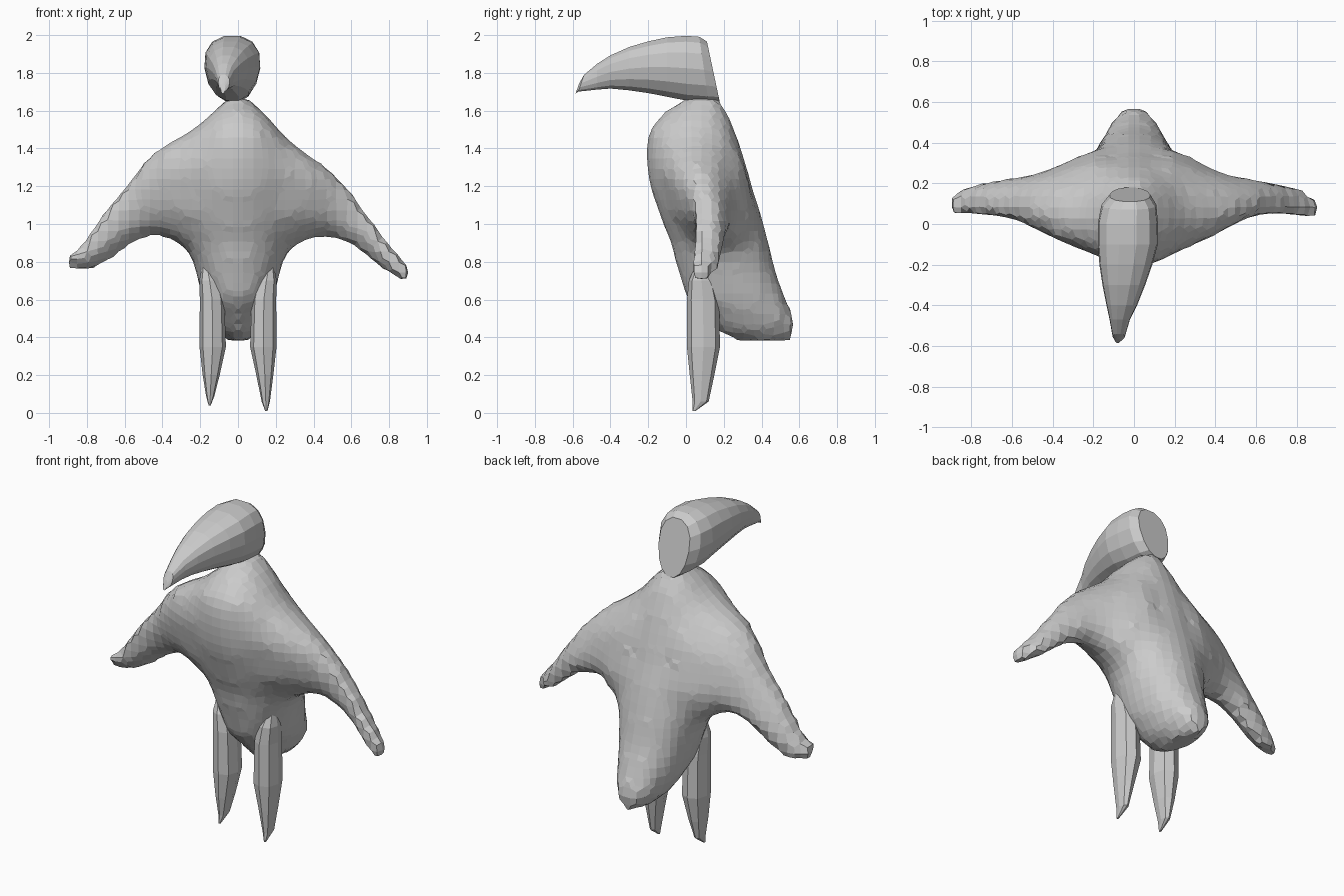
import bpy, bmesh, math
from mathutils import Vector

grey = bpy.data.materials.new("plain_grey")
grey.diffuse_color = (0.6, 0.6, 0.6, 1)


def loft(name, rings):
    """Skin a list of equal-length point rings and cap both ends."""
    bm = bmesh.new()
    rows = [[bm.verts.new(p) for p in ring] for ring in rings]
    n = len(rows[0])
    for a, b in zip(rows, rows[1:]):
        for i in range(n):
            j = (i + 1) % n
            bm.faces.new((a[i], a[j], b[j], b[i]))
    bm.faces.new(rows[0])
    bm.faces.new(rows[-1])
    bmesh.ops.recalc_face_normals(bm, faces=bm.faces)
    mesh = bpy.data.meshes.new(name)
    bm.to_mesh(mesh)
    bm.free()
    mesh.materials.append(grey)
    ob = bpy.data.objects.new(name, mesh)
    bpy.context.collection.objects.link(ob)
    return ob


def oval(n, power=1.0, turn=0.5):
    """Unit oval points; a power below 1 makes it boxier."""
    out = []
    for i in range(n):
        t = 2 * math.pi * (i + turn) / n
        c, s = math.cos(t), math.sin(t)
        out.append((math.copysign(abs(c) ** power, c), math.copysign(abs(s) ** power, s)))
    return out


# Torso and tail: (z, front y, back y, half width)
torso = [(0.38, 0.27, 0.57, 0.05), (0.42, 0.17, 0.59, 0.10), (0.5, 0.10, 0.58, 0.15),
         (0.6, 0.0, 0.535, 0.19), (0.7, -0.03, 0.495, 0.215), (0.8, -0.06, 0.465, 0.24),
         (0.9, -0.08, 0.44, 0.27), (1.0, -0.125, 0.415, 0.29), (1.1, -0.16, 0.385, 0.3),
         (1.2, -0.195, 0.355, 0.29), (1.3, -0.21, 0.325, 0.28), (1.4, -0.215, 0.295, 0.26),
         (1.5, -0.2, 0.26, 0.22), (1.59, -0.12, 0.225, 0.14), (1.67, -0.01, 0.19, 0.05)]
body = loft("body", [[(w * c, (f + b) / 2 + (b - f) / 2 * s, z) for c, s in oval(16, 0.95)]
                     for z, f, b, w in torso])

# Wings: (x, top z, bottom z, front y, back y)
left = [(-0.05, 1.5, 0.9, -0.1, 0.3), (-0.15, 1.57, 0.82, -0.15, 0.36),
        (-0.27, 1.49, 0.86, -0.11, 0.32), (-0.4, 1.42, 0.94, -0.06, 0.265),
        (-0.5, 1.33, 0.925, -0.01, 0.235), (-0.6, 1.2, 0.865, 0.03, 0.22),
        (-0.7, 1.08, 0.79, 0.04, 0.21), (-0.78, 0.97, 0.75, 0.045, 0.2),
        (-0.85, 0.87, 0.75, 0.045, 0.17), (-0.93, 0.82, 0.75, 0.045, 0.15)]
right = [(0.05, 1.5, 0.9, -0.1, 0.3), (0.15, 1.57, 0.82, -0.15, 0.36),
         (0.27, 1.45, 0.86, -0.1, 0.32), (0.4, 1.355, 0.93, -0.05, 0.255),
         (0.5, 1.28, 0.925, 0.01, 0.225), (0.6, 1.175, 0.885, 0.04, 0.215),
         (0.7, 1.04, 0.81, 0.05, 0.205), (0.8, 0.9, 0.725, 0.03, 0.18),
         (0.87, 0.82, 0.695, 0.005, 0.15), (0.92, 0.76, 0.69, 0.0, 0.12)]
wings = []
for name, secs in (("left_wing", left), ("right_wing", right)):
    wings.append(loft(name, [
        [(x, (f + b) / 2 + (b - f) / 2 * c - 0.12 * s * (t - u), (t + u) / 2 + (t - u) / 2 * s)
         for c, s in oval(10, 0.85)] for x, t, u, f, b in secs]))

# Blend wings and torso into one faceted skin
bpy.ops.object.select_all(action='DESELECT')
for ob in wings + [body]:
    ob.select_set(True)
bpy.context.view_layer.objects.active = body
bpy.ops.object.join()
skin = body.modifiers.new("skin", 'REMESH')
skin.mode = 'VOXEL'
skin.voxel_size = 0.055
bpy.ops.object.modifier_apply(modifier="skin")
ease = body.modifiers.new("ease", 'SMOOTH')
ease.factor = 0.4
ease.iterations = 2
bpy.ops.object.modifier_apply(modifier="ease")

# Head with hooked beak: (back y, slant toward the bottom, centre x, half width, top z, bottom z)
head = [(-0.565, -0.02, -0.08, 0.012, 1.745, 1.69), (-0.54, -0.03, -0.075, 0.03, 1.79, 1.7),
        (-0.47, 0, -0.07, 0.05, 1.85, 1.71), (-0.4, 0, -0.06, 0.075, 1.895, 1.715),
        (-0.3, 0, -0.05, 0.105, 1.94, 1.705), (-0.2, 0, -0.04, 0.13, 1.97, 1.69),
        (-0.1, 0, -0.03, 0.147, 1.992, 1.67), (0.0, 0, -0.03, 0.148, 2.0, 1.65),
        (0.07, 0.05, -0.025, 0.135, 1.995, 1.64), (0.11, 0.07, -0.02, 0.1, 1.97, 1.64)]
loft("head", [[(x + w * c * (1 + 0.12 * s), y + d * (1 - s) / 2, (t + b) / 2 + (t - b) / 2 * s)
               for c, s in oval(14, 0.9, 0)] for y, d, x, w, t, b in head])

# Legs: (z, centre x, half width, front y, back y)
leg = [(0.01, 0.15, 0.006, 0.035, 0.05), (0.06, 0.147, 0.022, 0.035, 0.12),
       (0.2, 0.142, 0.045, 0.02, 0.15), (0.35, 0.134, 0.07, 0.005, 0.18),
       (0.6, 0.137, 0.065, 0.005, 0.175), (0.7, 0.15, 0.055, 0.015, 0.15),
       (0.78, 0.165, 0.025, 0.05, 0.12)]
for name, side, lift in (("left_leg", -1, 0.03), ("right_leg", 1, 0.0)):
    loft(name, [[(side * (x + w * c), (f + b) / 2 + (b - f) / 2 * s, z + lift * (z < 0.1))
                 for c, s in oval(8, 0.9, 0)] for z, x, w, f, b in leg])
